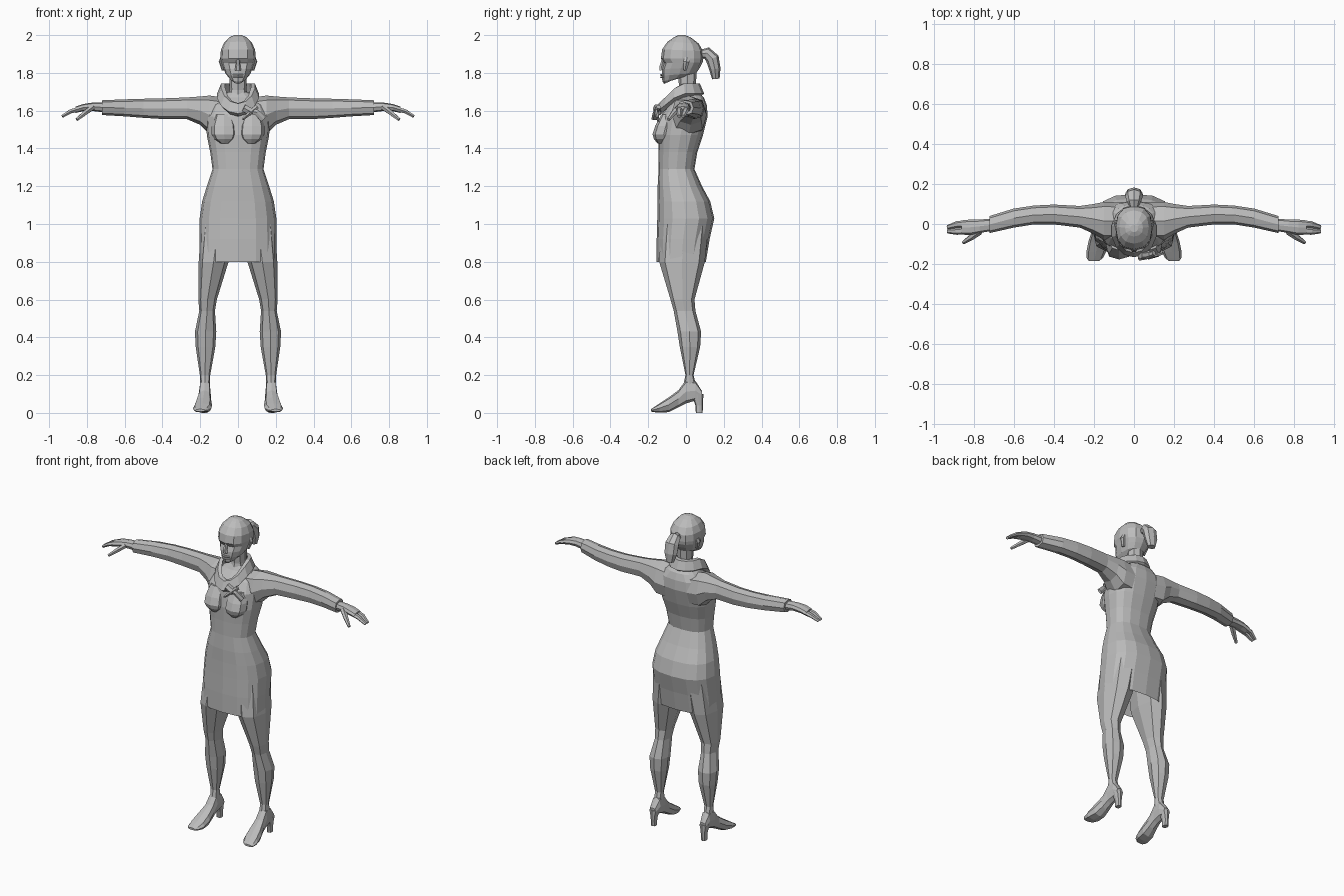
import bpy, bmesh, math
from mathutils import Vector

grey = bpy.data.materials.new("plain_grey")
grey.diffuse_color = (0.5, 0.5, 0.5, 1)


def oval(n, power):
    """Unit rounded-square outline, n divisible by 4."""
    pts = []
    for i in range(n):
        a = 2 * math.pi * i / n
        c, s = math.cos(a), math.sin(a)
        pts.append((math.copysign(abs(c) ** power, c) if abs(c) > 1e-6 else 0,
                    math.copysign(abs(s) ** power, s) if abs(s) > 1e-6 else 0))
    return pts


def loft(name, rings, mirror=False, caps=(True, True), closed=False):
    """Skin a list of point rings into one flat-shaded object."""
    bm = bmesh.new()
    vr = [[bm.verts.new(p) for p in r] for r in rings]
    n = len(vr[0])
    pairs = list(zip(vr, vr[1:])) + ([(vr[-1], vr[0])] if closed else [])
    for a, b in pairs:
        for i in range(n):
            j = (i + 1) % n
            bm.faces.new((a[i], a[j], b[j], b[i]))
    if not closed:
        if caps[0]:
            bm.faces.new(vr[0])
        if caps[1]:
            bm.faces.new(vr[-1])
    bmesh.ops.recalc_face_normals(bm, faces=bm.faces)
    me = bpy.data.meshes.new(name)
    bm.to_mesh(me)
    bm.free()
    me.materials.append(grey)
    ob = bpy.data.objects.new(name, me)
    bpy.context.collection.objects.link(ob)
    if mirror:
        ob.modifiers.new("mirror", 'MIRROR').use_clip = False
    return ob


def box_rings(axis, data, n=8, power=0.8):
    """Rings at a station along an axis, given min/max of the other two axes."""
    out = []
    for t, a0, a1, b0, b1 in data:
        ring = []
        for c, s in oval(n, power):
            p = [(a0 + a1) / 2 + c * (a1 - a0) / 2, (b0 + b1) / 2 + s * (b1 - b0) / 2]
            p.insert(axis, t)
            ring.append(Vector(p))
        out.append(ring)
    return out


def limb(name, path, mirror=False, n=6):
    """Tapered tube along points (x, y, z, half width, half height)."""
    pts = [Vector(p[:3]) for p in path]
    rings = []
    for i, p in enumerate(path):
        d = (pts[min(i + 1, len(pts) - 1)] - pts[max(i - 1, 0)]).normalized()
        ref = Vector((1, 0, 0)) if abs(d.x) < 0.5 else Vector((0, 1, 0))
        u = (ref - d * ref.dot(d)).normalized()
        v = d.cross(u)
        rings.append([pts[i] + u * p[3] * math.cos(a) + v * p[4] * math.sin(a)
                      for a in (2 * math.pi * k / n for k in range(n))])
    return loft(name, rings, mirror)


# Dress: skirt, waist, chest and shoulders
loft("dress", box_rings(2, [
    (0.80, -.205, .205, -.155, .105),
    (0.92, -.205, .205, -.155, .125),
    (1.03, -.203, .203, -.152, .15),
    (1.12, -.19, .19, -.15, .128),
    (1.20, -.165, .165, -.15, .085),
    (1.29, -.135, .135, -.145, .045),
    (1.38, -.147, .147, -.145, .06),
    (1.47, -.165, .165, -.148, .09),
    (1.57, -.17, .17, -.135, .115),
    (1.63, -.15, .15, -.095, .11),
    (1.67, -.10, .10, -.05, .095),
    (1.70, -.05, .05, -.03, .06)], 16, 0.8), caps=(False, True))

# Bust
loft("bust", box_rings(2, [
    (1.425, .05, .09, -.15, -.11),
    (1.45, .018, .125, -.17, -.07),
    (1.475, .008, .14, -.177, -.06),
    (1.52, .01, .14, -.163, -.05),
    (1.58, .03, .12, -.13, -.05)], 8, 0.8), True)

# Legs
loft("leg", box_rings(2, [
    (1.00, .01, .195, -.13, .12),
    (0.80, .05, .208, -.142, .10),
    (0.60, .112, .21, -.082, .045),
    (0.54, .122, .205, -.065, .05),
    (0.43, .115, .228, -.045, .08),
    (0.35, .12, .224, -.033, .075),
    (0.20, .147, .202, -.003, .04),
    (0.12, .15, .2, -.02, .06)], 8, 0.85), True)

# Shoes with high heels
loft("shoe", box_rings(1, [
    (.085, .155, .2, .075, .115),
    (.05, .145, .205, .065, .17),
    (.00, .145, .207, .05, .175),
    (-.04, .143, .212, .03, .12),
    (-.09, .138, .228, .004, .083),
    (-.14, .14, .238, .001, .05),
    (-.17, .155, .236, .004, .03),
    (-.185, .175, .225, .007, .02)], 8, 0.75), True)
loft("shoe_heel", box_rings(2, [
    (0, .162, .193, .052, .088),
    (.04, .162, .193, .05, .09),
    (.10, .152, .203, .03, .092)], 8, 0.7), True)

# Sleeves
loft("sleeve", box_rings(0, [
    (.08, -.08, .108, 1.47, 1.67),
    (.15, -.08, .11, 1.475, 1.68),
    (.20, -.05, .10, 1.525, 1.675),
    (.27, -.018, .09, 1.555, 1.67),
    (.40, -.002, .097, 1.556, 1.665),
    (.50, -.002, .092, 1.562, 1.663),
    (.60, -.018, .077, 1.57, 1.66),
    (.72, -.045, .04, 1.577, 1.655)], 8, 0.8), True)

# Hands
loft("hand", box_rings(0, [
    (.70, -.033, .028, 1.59, 1.643),
    (.77, -.045, .022, 1.598, 1.643),
    (.82, -.055, .022, 1.597, 1.635),
    (.86, -.053, .018, 1.588, 1.622)], 8, 0.8), True)
for name, y in (("rear_fingers", 0), ("front_fingers", -.034)):
    limb(name, [(.85, y, 1.606, .018, .014), (.885, y - .003, 1.597, .017, .012),
                (.93, y * .6 - .016, 1.57, .011, .009)], True)
limb("thumb", [(.77, -.035, 1.618, .02, .016), (.81, -.065, 1.588, .016, .014),
               (.853, -.093, 1.553, .009, .009)], True)

# Neck
loft("neck", box_rings(2, [
    (1.64, -.06, .06, -.05, .07),
    (1.71, -.045, .045, -.035, .05),
    (1.82, -.047, .047, -.045, .058)], 8, 0.9))

# Head: each ring tilts from its front height to its back height
head = []
for zf, zb, rx, yf, yb in [
        (1.742, 1.775, .022, -.116, -.04),
        (1.755, 1.785, .043, -.125, .02),
        (1.785, 1.80, .064, -.128, .055),
        (1.82, 1.83, .078, -.127, .075),
        (1.852, 1.855, .088, -.116, .088),
        (1.876, 1.876, .093, -.133, .092),
        (1.925, 1.915, .091, -.126, .09),
        (1.965, 1.955, .074, -.098, .068),
        (1.99, 1.988, .045, -.062, .025),
        (2.0, 2.0, .02, -.04, -.005)]:
    head.append([Vector((c * rx, (yf + yb) / 2 + s * (yb - yf) / 2,
                         (zf + zb) / 2 + s * (zb - zf) / 2)) for c, s in oval(12, 0.85)])
loft("head", head)

# Facial features
limb("nose", [(0, -.12, 1.873, .009, .009), (0, -.129, 1.835, .013, .013),
              (0, -.128, 1.814, .017, .013)])
for name, z in (("upper_lip", 1.79), ("lower_lip", 1.777)):
    limb(name, [(-.026, -.117, z, .006, .004), (0, -.13, z, .008, .006),
                (.026, -.117, z, .006, .004)])
limb("ear", [(.082, .005, 1.88, .012, .018), (.09, .003, 1.86, .012, .018),
             (.076, -.005, 1.815, .01, .01)], True)

# Ponytail
limb("ponytail", [(0, .075, 1.90, .018, .022), (0, .11, 1.905, .035, .032),
                  (0, .14, 1.875, .045, .036), (0, .153, 1.82, .043, .03),
                  (0, .158, 1.768, .025, .02)], n=8)

# Neck scarf: sloping folded band, low at the front
scarf = []
for i in range(14):
    a = 2 * math.pi * i / 14
    c, s = math.cos(a), math.sin(a)
    base = Vector((.088 * s, -.035 - .105 * c, 1.715 - .105 * max(0, c)))
    out = Vector((s, -c, 0))
    scarf.append([base + out * o + Vector((0, 0, h)) for o, h in
                  ((-.018, .03), (.004, .028), (.026, -.025), (.005, -.04))])
loft("scarf", scarf, closed=True)
limb("scarf_knot", [(.03, -.155, 1.615, .02, .022), (.075, -.152, 1.59, .02, .022)])
limb("scarf_tail_left", [(.05, -.155, 1.605, .014, .016), (.10, -.158, 1.59, .01, .018),
                         (.135, -.148, 1.555, .008, .02)])
limb("scarf_tail_right", [(.10, -.145, 1.62, .014, .014), (.06, -.162, 1.585, .015, .012),
                          (.025, -.163, 1.555, .02, .008)])
